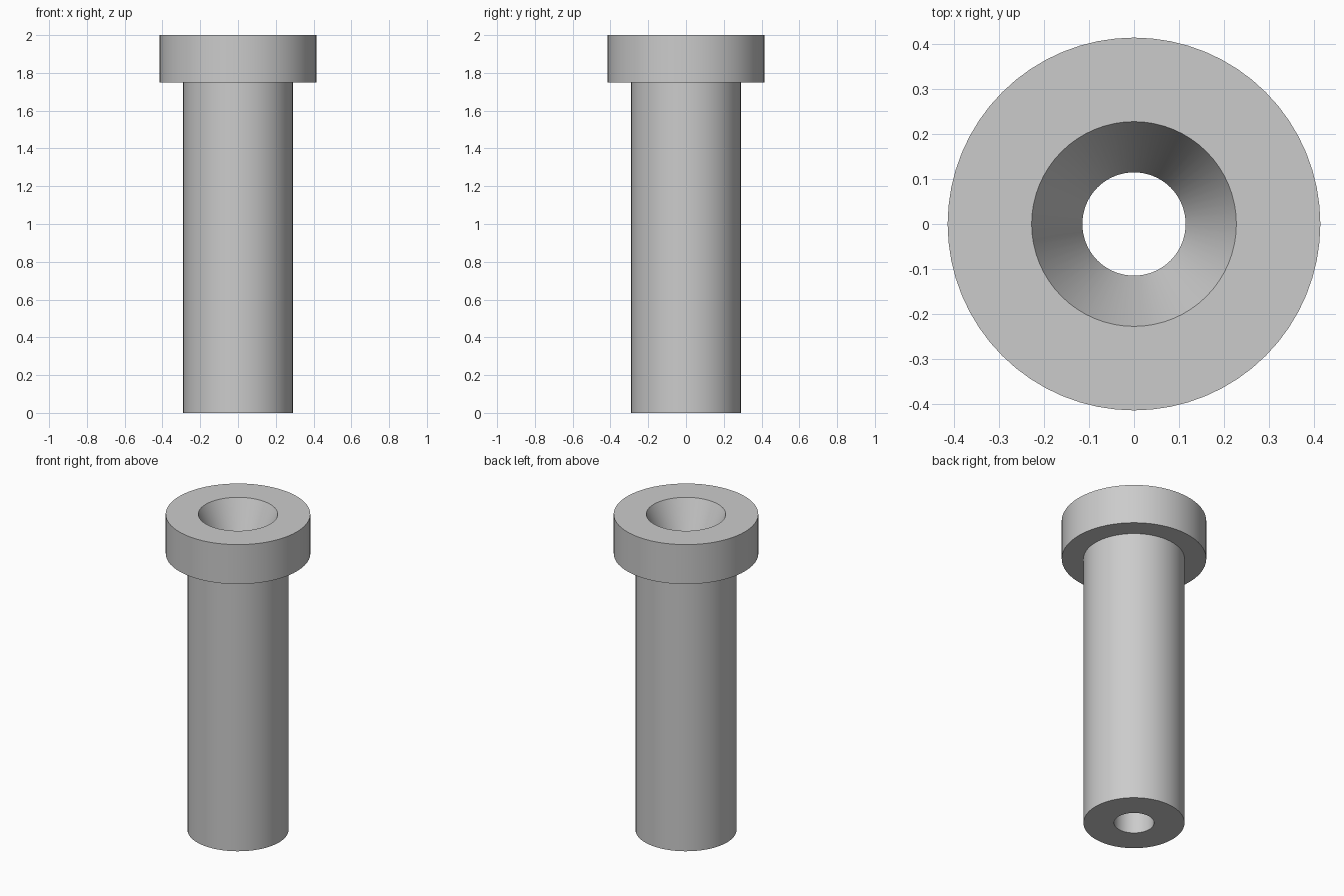
import bpy, bmesh, math

cube = bpy.data.objects.get("Cube")
if cube:
    bpy.data.objects.remove(cube, do_unlink=True)

SEGMENTS = 64
HEIGHT = 2.0
HEAD_R, HEAD_BOTTOM = 0.415, 1.75
SHANK_R = 0.29
BORE_R, FUNNEL_R, FUNNEL_DEPTH = 0.115, 0.228, 0.25

# Plain grey metal
grey = bpy.data.materials.new("grey_metal")
grey.use_nodes = True
colour = (0.6, 0.6, 0.6, 1.0)
grey.diffuse_color = colour
grey.node_tree.nodes["Principled BSDF"].inputs["Base Color"].default_value = colour


def lathe(name, profile):
    """Revolve a closed (radius, height) profile around the z axis."""
    bm = bmesh.new()
    rings = []
    for r, z in profile:
        rings.append([bm.verts.new((r * math.cos(a), r * math.sin(a), z))
                      for a in (math.tau * i / SEGMENTS for i in range(SEGMENTS))])
    for k, low in enumerate(rings):
        high = rings[(k + 1) % len(rings)]
        for i in range(SEGMENTS):
            j = (i + 1) % SEGMENTS
            bm.faces.new((low[i], low[j], high[j], high[i]))
    bmesh.ops.recalc_face_normals(bm, faces=bm.faces)
    mesh = bpy.data.meshes.new(name)
    bm.to_mesh(mesh)
    bm.free()
    mesh.materials.append(grey)
    obj = bpy.data.objects.new(name, mesh)
    bpy.context.collection.objects.link(obj)
    bpy.ops.object.select_all(action='DESELECT')
    obj.select_set(True)
    bpy.context.view_layer.objects.active = obj
    bpy.ops.object.shade_smooth_by_angle(angle=math.radians(20))
    return obj


# Flanged sleeve: shank, head, funnel mouth and through bore in one profile
lathe("flanged_bushing", [
    (BORE_R, 0),
    (SHANK_R, 0),
    (SHANK_R, HEAD_BOTTOM),
    (HEAD_R, HEAD_BOTTOM),
    (HEAD_R, HEIGHT),
    (FUNNEL_R, HEIGHT),
    (BORE_R, HEIGHT - FUNNEL_DEPTH),
])
